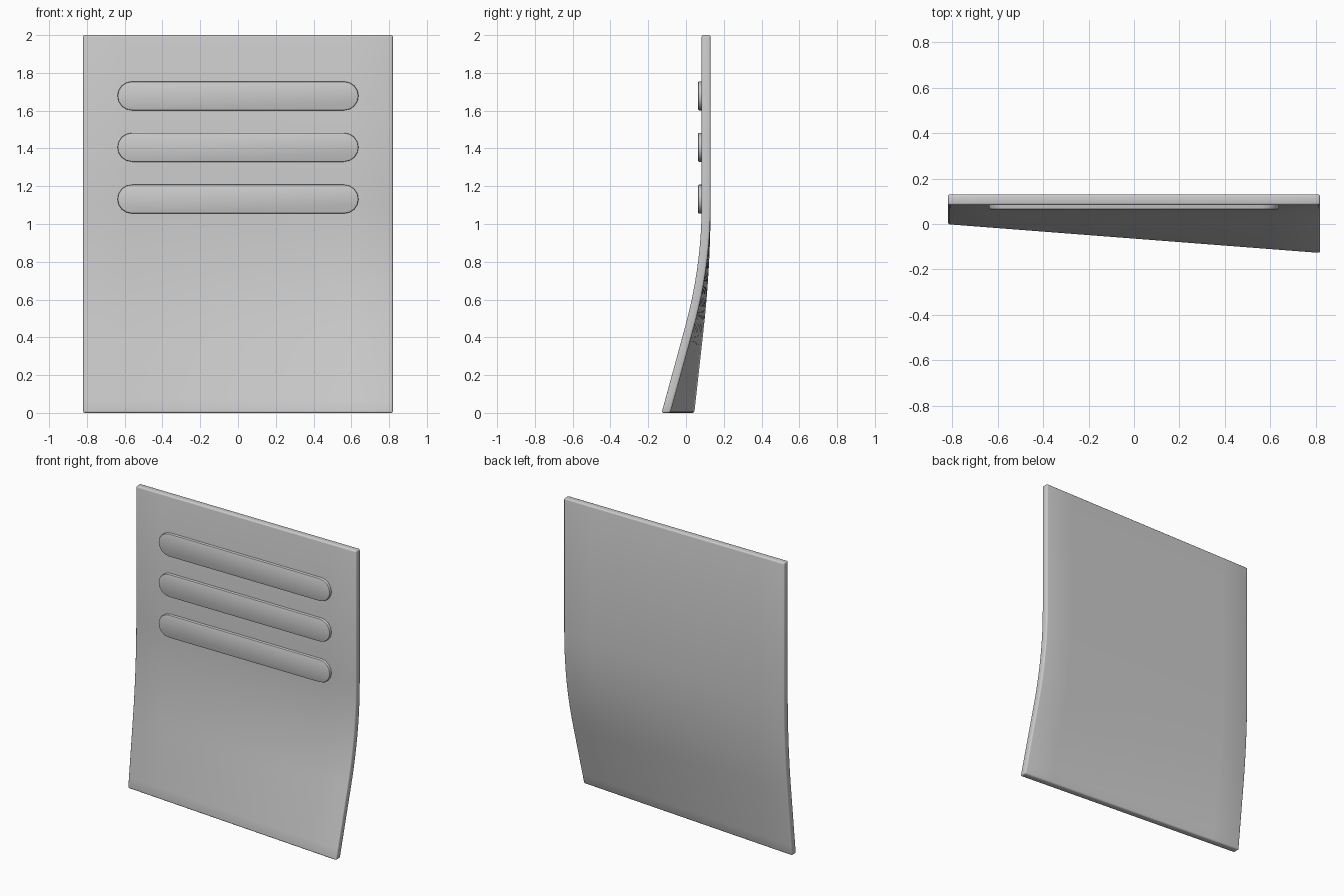
import bpy, bmesh, math
from mathutils import Vector

cube = bpy.data.objects.get("Cube")
if cube:
    bpy.data.objects.remove(cube, do_unlink=True)

WIDTH, HEIGHT = 1.64, 2.0
FRONT, BACK = 0.083, 0.13
BEND_TOP, BEND_END, SLOPE = 1.1, 0.45, 0.275

grey = bpy.data.materials.new("plain grey")
grey.use_nodes = True
grey.diffuse_color = (0.6, 0.6, 0.6, 1)
grey.node_tree.nodes["Principled BSDF"].inputs["Base Color"].default_value = grey.diffuse_color


def finish(bm, name):
    bmesh.ops.recalc_face_normals(bm, faces=bm.faces)
    mesh = bpy.data.meshes.new(name)
    bm.to_mesh(mesh)
    bm.free()
    mesh.materials.append(grey)
    obj = bpy.data.objects.new(name, mesh)
    bpy.context.collection.objects.link(obj)
    bpy.ops.object.select_all(action="DESELECT")
    obj.select_set(True)
    bpy.context.view_layer.objects.active = obj
    bpy.ops.object.shade_smooth_by_angle(angle=math.radians(40))
    return obj


def cut(bm, point, normal):
    bmesh.ops.bisect_plane(bm, geom=bm.verts[:] + bm.edges[:] + bm.faces[:],
                           plane_co=point, plane_no=normal)


def bend(x, z):
    """Forward sweep: curved below the bend line, then straight; stronger at the left."""
    drop = max(0, BEND_TOP - z)
    span = BEND_TOP - BEND_END
    sweep = SLOPE * (drop ** 2 / (2 * span) if drop < span else drop - span / 2)
    return sweep * (0.7 + 0.3 * x / (WIDTH / 2))


# Curved, twisted panel with softened edges
bm = bmesh.new()
bmesh.ops.create_cube(bm, size=1)
for v in bm.verts:
    v.co = Vector((v.co.x * WIDTH, (FRONT + BACK) / 2 + v.co.y * (BACK - FRONT),
                   (v.co.z + 0.5) * HEIGHT))
bmesh.ops.bevel(bm, geom=bm.edges[:], offset=0.01, segments=3, profile=0.5,
                affect="EDGES")
for i in range(1, 17):
    cut(bm, (0, 0, BEND_TOP * i / 16), (0, 0, 1))
for i in range(1, 8):
    cut(bm, (WIDTH * (i / 8 - 0.5), 0, 0), (1, 0, 0))
for v in bm.verts:
    v.co.y -= bend(v.co.x, v.co.z)
finish(bm, "curved_panel")


# Raised rounded bars across the upper front
def raised_bar(name, height):
    bm = bmesh.new()
    radius, half, steps = 0.0765, 0.638, 8
    outline = []
    for side in (1, -1):
        for i in range(steps + 1):
            a = math.pi * (i / steps - 0.5)
            outline.append(bm.verts.new((side * (half - radius + radius * math.cos(a)), 0.064,
                                         height + side * radius * math.sin(a))))
    face = bm.faces.new(outline)
    rim = face.edges[:]
    extruded = bmesh.ops.extrude_face_region(bm, geom=[face], use_keep_orig=True)
    for v in extruded["geom"]:
        if isinstance(v, bmesh.types.BMVert):
            v.co.y = FRONT + 0.02
    bmesh.ops.recalc_face_normals(bm, faces=bm.faces)
    bmesh.ops.bevel(bm, geom=rim, offset=0.006, segments=2, profile=0.5, affect="EDGES")
    finish(bm, name)


for label, height in (("upper", 1.678), ("middle", 1.406), ("lower", 1.132)):
    raised_bar(label + "_bar", height)
